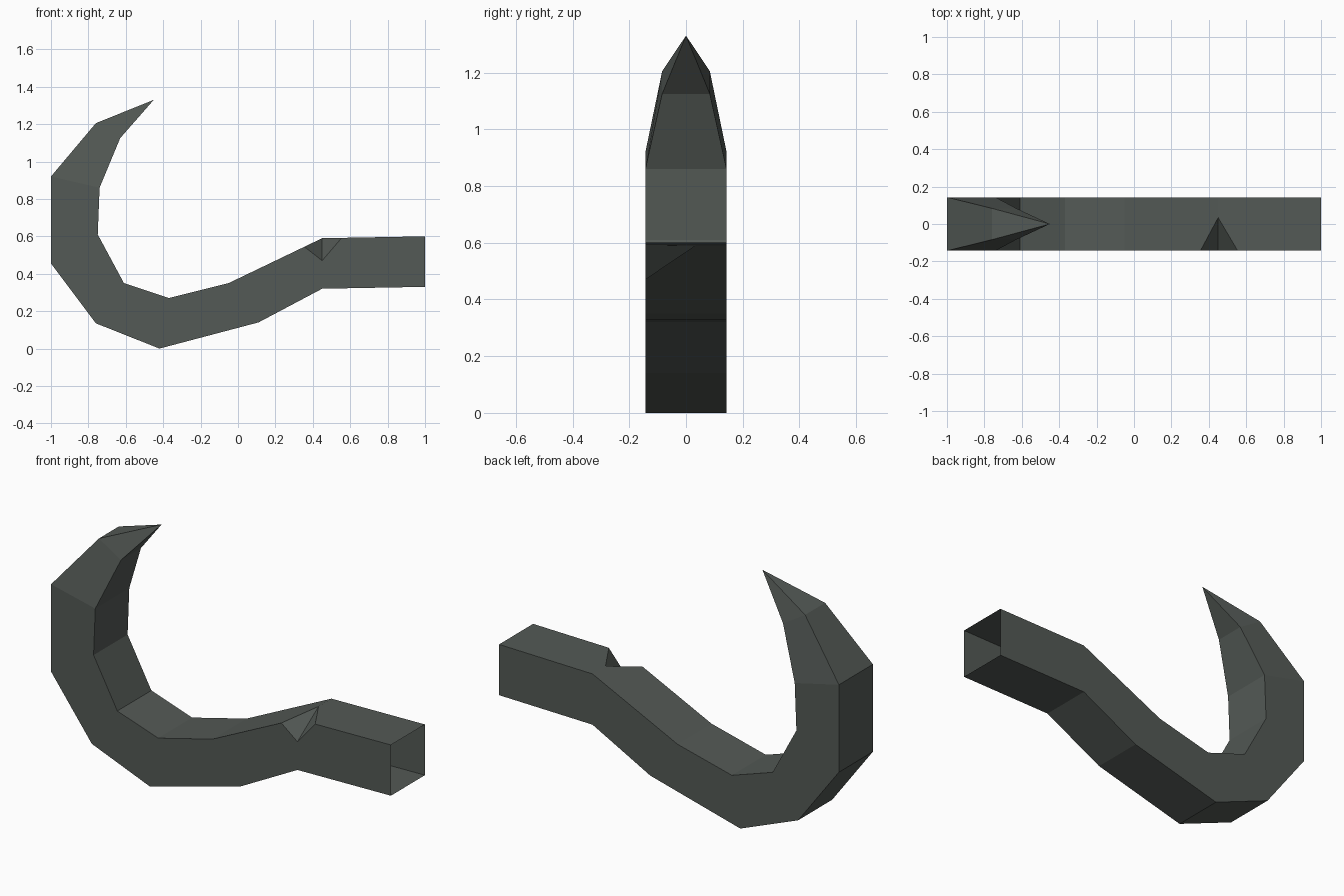
import bpy, bmesh

if "Cube" in bpy.data.objects:
    bpy.data.objects.remove(bpy.data.objects["Cube"])

# Cross-sections along the hook: outer (x, z), inner (x, z), half width
SECTIONS = [
    ((1.00, 0.33), (1.00, 0.60), 0.143),
    ((0.45, 0.32), (0.45, 0.59), 0.143),
    ((0.11, 0.14), (-0.05, 0.35), 0.143),
    ((-0.42, 0.00), (-0.37, 0.27), 0.143),
    ((-0.76, 0.135), (-0.61, 0.35), 0.143),
    ((-1.00, 0.455), (-0.75, 0.61), 0.143),
    ((-1.00, 0.92), (-0.74, 0.86), 0.143),
    ((-0.76, 1.205), (-0.63, 1.125), 0.084),
]
TIP = (-0.45, 0, 1.33)

bm = bmesh.new()

# Square tube swept through the sections, left open at the shank end
rings = []
for (ox, oz), (ix, iz), w in SECTIONS:
    rings.append([bm.verts.new(p) for p in
                  ((ox, -w, oz), (ox, w, oz), (ix, w, iz), (ix, -w, iz))])
for a, b in zip(rings, rings[1:]):
    for i in range(4):
        j = (i + 1) % 4
        bm.faces.new((a[i], a[j], b[j], b[i]))

# Pointed tip
tip = bm.verts.new(TIP)
last = rings[-1]
for i in range(4):
    bm.faces.new((last[i], last[(i + 1) % 4], tip))


def split_edge(v, other, fac):
    """Add a vertex on the edge from v to other, at fraction fac from v."""
    return bmesh.utils.edge_split(bm.edges.get((v, other)), v, fac)[1]


# Notch in the front top edge: sink the corner between three new points
corner = rings[1][3]
apex = split_edge(corner, rings[1][2], 0.62)
for neighbour in (rings[0][3], rings[2][3]):
    side = split_edge(corner, neighbour, 0.19)
    bmesh.ops.connect_verts(bm, verts=[apex, side])
corner.co.z = 0.47

bmesh.ops.recalc_face_normals(bm, faces=bm.faces[:])
mesh = bpy.data.meshes.new("hook")
bm.to_mesh(mesh)
bm.free()

# Dark grey-green metal, flat shaded
metal = bpy.data.materials.new("dark grey metal")
metal.diffuse_color = (0.088, 0.101, 0.092, 1)
metal.use_nodes = True
metal.node_tree.nodes["Principled BSDF"].inputs["Base Color"].default_value = metal.diffuse_color
mesh.materials.append(metal)

hook = bpy.data.objects.new("hook", mesh)
bpy.context.collection.objects.link(hook)
